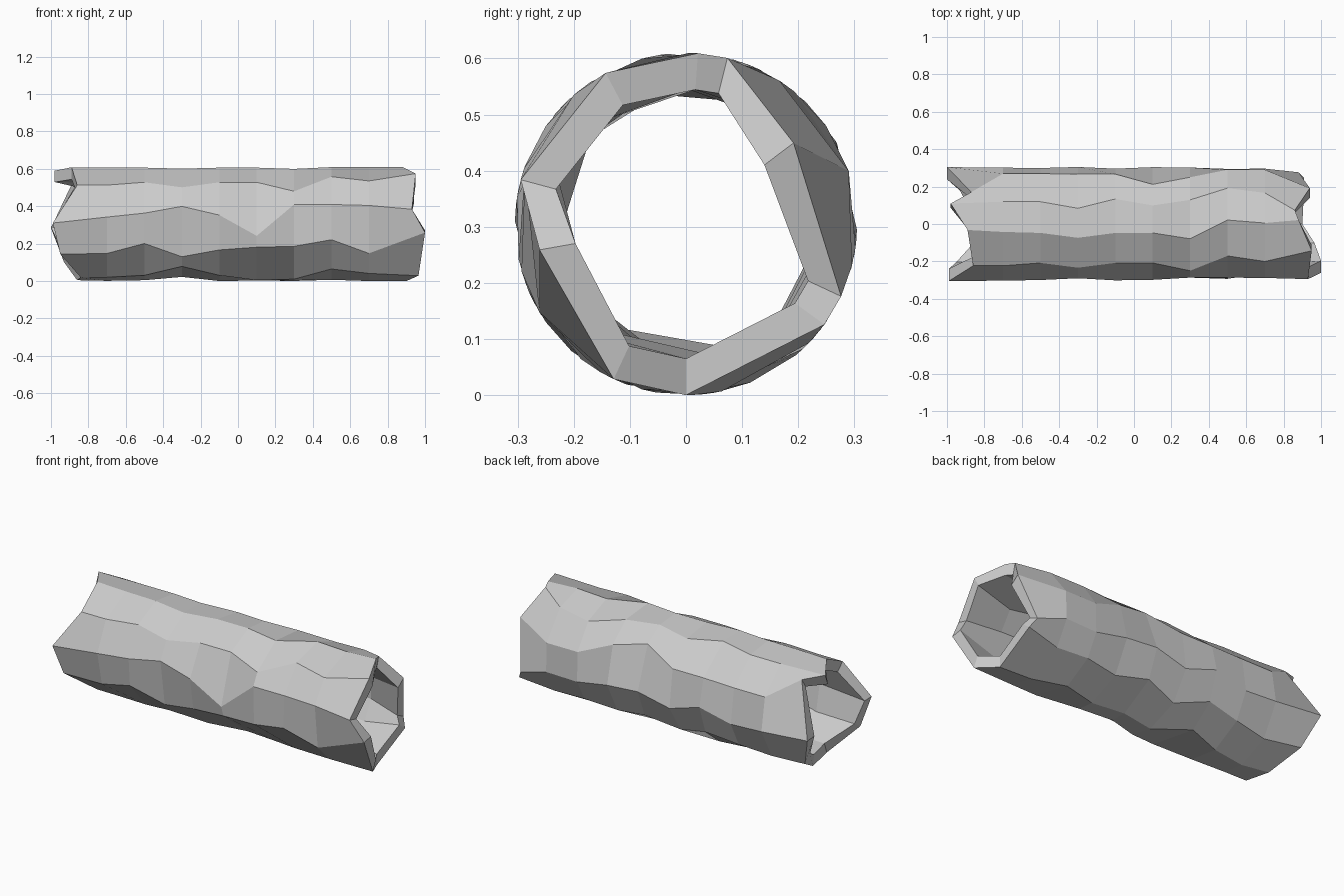
import bpy, bmesh
from math import sin, cos, radians

if "Cube" in bpy.data.objects:
    bpy.data.objects.remove(bpy.data.objects["Cube"])

R, WALL = 0.305, 0.065

# Bark ridges: angle around the log (degrees from +y towards +z) at x = -0.7 ... 0.7
RIDGES = [
    [98, 99, 104, 99, 99, 105, 86, 89],
    [137, 133, 140, 133, 133, 145, 124, 131],
    [173, 169, 162, 171, 192, 160, 160, 161],
    [211, 200, 215, 207, 204, 203, 196, 211],
    [249, 244, 228, 244, 260, 255, 232, 240],
    [275, 280, 292, 272, 278, 274, 282, 272],
    [312, 318, 325, 310, 322, 313, 318, 316],
    [351, 349, 358, 346, 355, 352, 345, 346],
    [388, 388, 389, 389, 406, 395, 378, 378],
    [427, 427, 434, 424, 431, 425, 411, 417],
]

# Jagged broken ends: (x, angle, radius) per ridge
LEFT_END = [(-.89, 96, R), (-.86, 137, R), (-.99, 179, R), (-.95, 212, R), (-.84, 250, R),
            (-.86, 280, R), (-.93, 318, R), (-1.0, 356, R), (-.87, 416, R), (-.98, 429, R)]
RIGHT_END = [(.88, 86, R), (.95, 118, R), (.93, 165, R), (1.0, 190, .265), (.965, 245, R),
             (.90, 270, R), (.91, 324, R), (.88, 335, R), (.94, 397, .24), (.86, 436, R)]

rings = [LEFT_END]
for i in range(8):
    rings.append([(-0.7 + 0.2 * i, ridge[i], R) for ridge in RIDGES])
rings.append(RIGHT_END)

bm = bmesh.new()


def shell(inset):
    """One skin of the log, a list of vertex rings."""
    return [[bm.verts.new((x, (r - inset) * cos(radians(a)), R + (r - inset) * sin(radians(a))))
             for x, a, r in ring] for ring in rings]


def bridge(a, b):
    n = len(a)
    for k in range(n):
        bm.faces.new((a[k], a[(k + 1) % n], b[(k + 1) % n], b[k]))


# Outer bark, inner hollow and the broken rims
outer, inner = shell(0), shell(WALL)
for skin in (outer, inner):
    for a, b in zip(skin, skin[1:]):
        bridge(a, b)
bridge(outer[0], inner[0])
bridge(outer[-1], inner[-1])

bmesh.ops.recalc_face_normals(bm, faces=bm.faces)
mesh = bpy.data.meshes.new("hollow_log")
bm.to_mesh(mesh)
bm.free()
bpy.context.collection.objects.link(bpy.data.objects.new("hollow_log", mesh))
